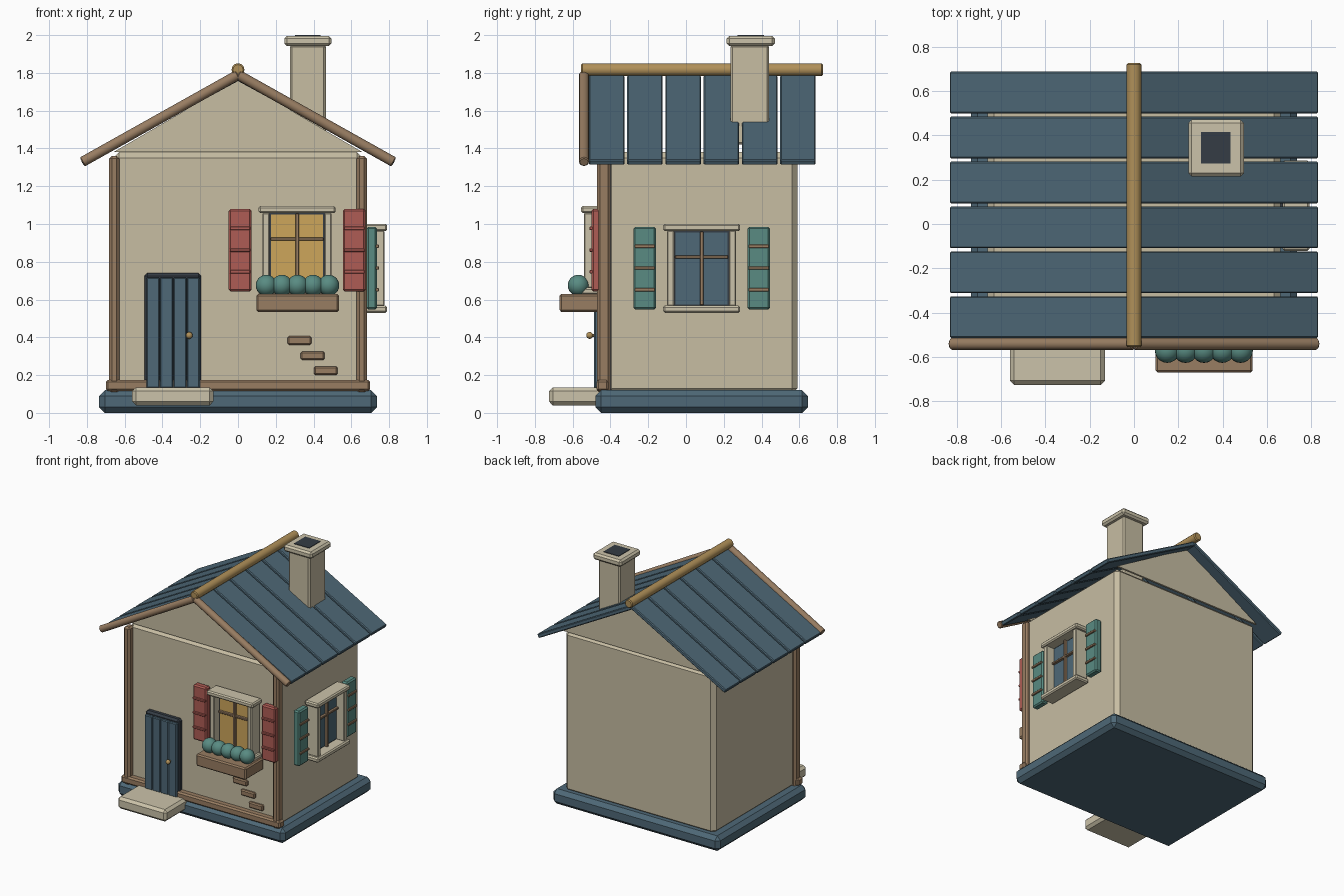
import bpy, bmesh, math
from mathutils import Vector, Matrix

cube = bpy.data.objects.get("Cube")
if cube:
    bpy.data.objects.remove(cube, do_unlink=True)


def material(name, rgb):
    m = bpy.data.materials.new(name)
    m.use_nodes = True
    m.diffuse_color = (*rgb, 1)
    m.node_tree.nodes["Principled BSDF"].inputs["Base Color"].default_value = (*rgb, 1)
    return m


PLASTER = material("plaster", (0.57, 0.51, 0.365))
TRIM = material("pale_stone", (0.60, 0.545, 0.40))
SLATE = material("slate_blue", (0.077, 0.14, 0.185))
WOOD = material("brown_wood", (0.315, 0.205, 0.122))
GOLD = material("golden_wood", (0.435, 0.28, 0.10))
RED = material("red_paint", (0.43, 0.108, 0.09))
TEAL = material("teal_green", (0.10, 0.26, 0.225))
AMBER = material("amber_glass", (0.61, 0.38, 0.105))
DARK = material("dark_slate", (0.035, 0.045, 0.058))


def finish(name, bm, mat, matrix=None, smooth=False):
    mesh = bpy.data.meshes.new(name)
    bm.to_mesh(mesh)
    bm.free()
    mesh.materials.append(mat)
    ob = bpy.data.objects.new(name, mesh)
    bpy.context.collection.objects.link(ob)
    if matrix:
        ob.matrix_world = matrix
    for p in mesh.polygons:
        p.use_smooth = smooth
    return ob


def box(name, x, y, z, mat, bevel=0.006, matrix=None):
    """Bevelled box given its extents along each axis."""
    bm = bmesh.new()
    bmesh.ops.create_cube(bm, size=1)
    for v in bm.verts:
        for i, (lo, hi) in enumerate((x, y, z)):
            v.co[i] = lo if v.co[i] < 0 else hi
    if bevel:
        bmesh.ops.bevel(bm, geom=bm.edges[:], offset=bevel, segments=1, affect='EDGES')
    return finish(name, bm, mat, matrix)


def rod(name, a, b, radius, mat, sides=12):
    """Round bar with chamfered ends between two points."""
    a, b = Vector(a), Vector(b)
    bm = bmesh.new()
    bmesh.ops.create_cone(bm, cap_ends=True, segments=sides, radius1=radius,
                          radius2=radius, depth=(b - a).length)
    rims = [e for e in bm.edges if abs(e.verts[0].co.z - e.verts[1].co.z) < 1e-5]
    bmesh.ops.bevel(bm, geom=rims, offset=radius * 0.2, segments=1, affect='EDGES')
    turn = (b - a).to_track_quat('Z', 'Y').to_matrix().to_4x4()
    ob = finish(name, bm, mat, Matrix.Translation((a + b) / 2) @ turn, True)
    bpy.ops.object.select_all(action='DESELECT')
    ob.select_set(True)
    bpy.context.view_layer.objects.active = ob
    bpy.ops.object.shade_smooth_by_angle(angle=math.radians(35))
    return ob


def ball(name, centre, radius, mat):
    bm = bmesh.new()
    bmesh.ops.create_uvsphere(bm, u_segments=20, v_segments=12, radius=radius)
    finish(name, bm, mat, Matrix.Translation(centre), True)


# Base and walls
box("base", (-.735, .735), (-.48, .645), (0, .12), SLATE, .03)
box("walls", (-.66, .66), (-.425, .59), (.10, 1.38), PLASTER, .03)

# Thin gables closing the hollow attic at both ends
for name, y in (("front_gable", -.425), ("back_gable", .585)):
    bm = bmesh.new()
    tri = [bm.verts.new((x, y, z)) for x, z in ((-.66, 1.38), (.66, 1.38), (0, 1.765))]
    face = bm.faces.new(tri)
    ext = bmesh.ops.extrude_face_region(bm, geom=[face])["geom"]
    for v in ext:
        if isinstance(v, bmesh.types.BMVert):
            v.co.y += .015
    bmesh.ops.recalc_face_normals(bm, faces=bm.faces[:])
    finish(name, bm, PLASTER)

# Front timber frame
box("sill_beam", (-.70, .70), (-.475, -.41), (.115, .175), WOOD, .012)
for side, s in (("left", 1), ("right", -1)):
    box(side + "_corner_post", (s * .655 - .027, s * .655 + .027), (-.47, -.40),
        (.105, 1.36), WOOD, .014)

# Roof boards, barge poles and ridge pole
pitch = math.atan2(.45, .825)
length = math.hypot(.45, .825)
for side, s in (("left", 1), ("right", -1)):
    flip = Matrix.Identity(4) if s > 0 else Matrix.Rotation(math.pi, 4, 'Z')
    place = Matrix.Translation((0, 0, 1.775)) @ flip @ Matrix.Rotation(pitch, 4, 'Y')
    for i in range(6):
        y = s * (-.42 + .2025 * i)
        box(f"{side}_roof_board_{i + 1}", (0, length), (y - .094, y + .094),
            (-.016, .016), SLATE, .006, place)
    rod(side + "_barge_pole", (s * .825, -.54, 1.328), (0, -.54, 1.79), .027, WOOD)
rod("ridge_pole", (0, -.555, 1.817), (0, .725, 1.817), .034, GOLD)

# Chimney
box("chimney", (.275, .465), (.235, .44), (1.42, 1.95), PLASTER, .012)
box("chimney_cap", (.245, .495), (.215, .47), (1.942, 1.996), TRIM, .014)
box("chimney_flue", (.302, .436), (.272, .414), (1.99, 2.0), DARK, 0)

# Door, knob and step
box("door_frame", (-.495, -.195), (-.465, -.41), (.12, .74), DARK, .015)
for i in range(4):
    x = -.484 + .071 * i
    box(f"door_plank_{i + 1}", (x, x + .069), (-.486, -.43), (.13, .718), SLATE, .006)
ball("door_knob", (-.258, -.51, .41), .018, GOLD)
rod("knob_stem", (-.258, -.505, .41), (-.258, -.48, .41), .008, GOLD, 8)
box("doorstep", (-.56, -.13), (-.725, -.43), (.04, .135), TRIM, .02)


def window(prefix, matrix, glass, shutter):
    """Shuttered window; local -y points out of the wall, origin at its centre."""
    def part(name, x, y, z, mat, bevel=.006):
        box(f"{prefix}_{name}", x, y, z, mat, bevel, matrix)

    part("recess", (-.16, .16), (-.045, .02), (-.21, .21), DARK)
    part("glass", (-.138, .138), (-.052, 0), (-.19, .19), glass, 0)
    part("lintel", (-.204, .204), (-.13, -.01), (.197, .235), TRIM, .009)
    part("sill", (-.204, .204), (-.13, -.01), (-.235, -.197), TRIM, .009)
    part("upright_bar", (-.009, .009), (-.075, -.04), (-.195, .195), WOOD, .003)
    part("cross_bar", (-.14, .14), (-.072, -.04), (.052, .068), WOOD, .003)
    for side, s in (("left", 1), ("right", -1)):
        part(side + "_jamb", (s * .164 - .019, s * .164 + .019), (-.115, -.01),
             (-.2, .2), TRIM)
        c = s * .302
        part(side + "_shutter", (c - .06, c + .06), (-.075, -.02), (-.218, .22), shutter, .01)
        for i in range(3):
            z = -.113 + .115 * i
            part(f"{side}_batten_{i + 1}", (c - .054, c + .054), (-.086, -.06),
                 (z - .009, z + .009), shutter if shutter == RED else WOOD, .003)


window("front_window", Matrix.Translation((.313, -.425, .86)), AMBER, RED)
window("side_window", Matrix.Translation((.66, .083, .765))
       @ Matrix.Rotation(math.pi / 2, 4, 'Z'), SLATE, TEAL)

# Flower box with round shrubs
box("flower_box", (.097, .535), (-.67, -.44), (.535, .63), WOOD, .01)
for i in range(5):
    ball(f"shrub_{i + 1}", (.15 + .0825 * i, -.57, .675), .056, TEAL)

# Exposed bricks
for i in range(3):
    x, z = .262 + .07 * i, .36 - .08 * i
    box(f"brick_{i + 1}", (x, x + .126), (-.447, -.40), (z, z + .046), WOOD, .008)
